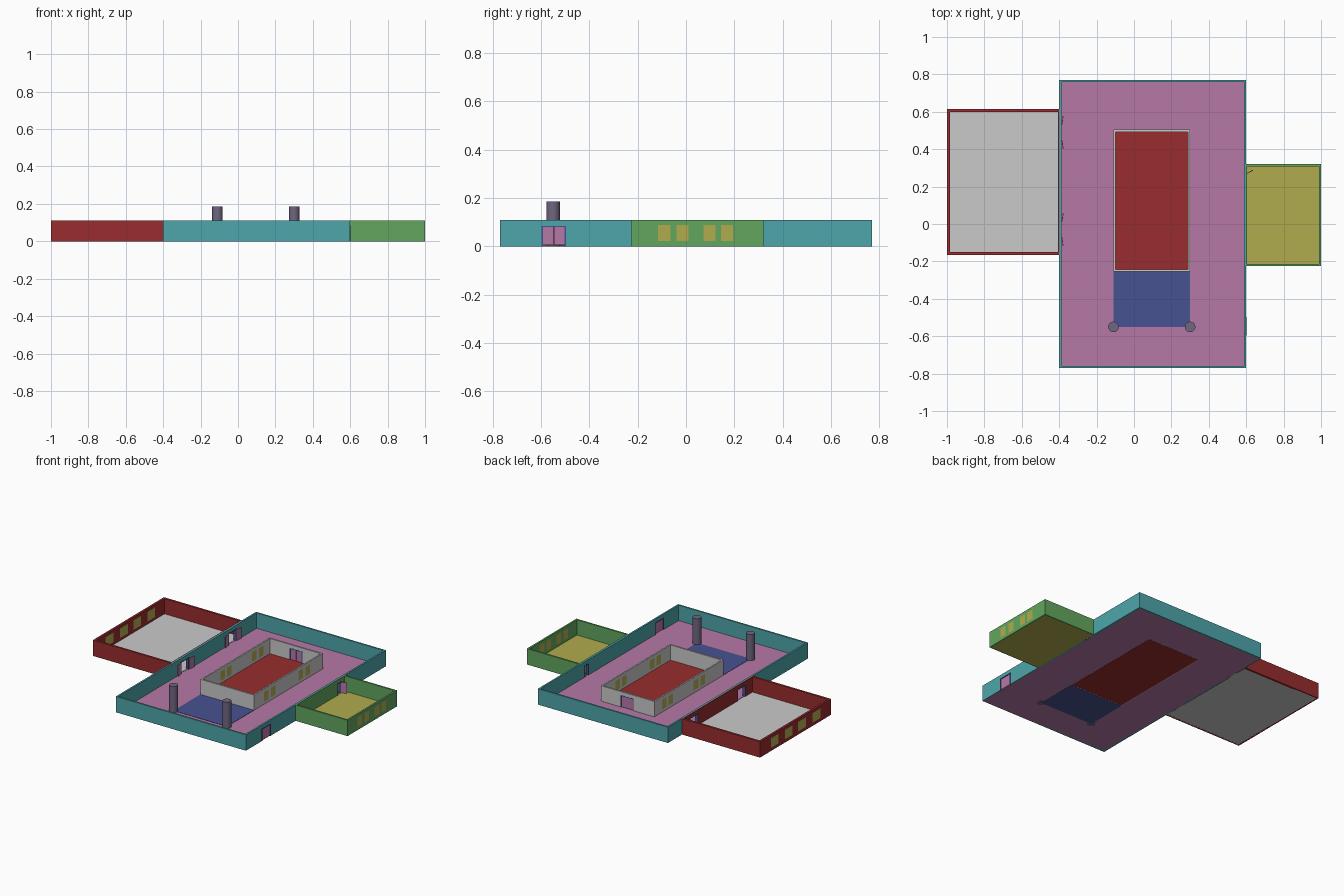
import bpy
import math
from mathutils import Vector

old = bpy.data.objects.get("Cube")
if old:
    bpy.data.objects.remove(old, do_unlink=True)


def material(name, rgb):
    """Flat colour from 0-255 display values."""
    lin = [((c / 255 + 0.055) / 1.055) ** 2.4 for c in rgb] + [1]
    m = bpy.data.materials.new(name)
    m.use_nodes = True
    m.diffuse_color = lin
    m.node_tree.nodes["Principled BSDF"].inputs["Base Color"].default_value = lin
    return m


teal = material("teal", (78, 166, 171))
pink = material("pink", (182, 121, 166))
grey = material("light grey", (202, 202, 202))
red = material("dark red", (152, 44, 46))
blue = material("blue", (70, 82, 145))
yellow = material("mustard", (176, 171, 77))
green = material("green", (98, 166, 94))
purple = material("purple grey", (112, 102, 128))

H = 0.11          # wall height
DOOR_H = 0.085
WIN = (0.022, 0.088)


def box(name, lo, hi, mat):
    lo, hi = Vector(lo), Vector(hi)
    bpy.ops.mesh.primitive_cube_add(size=1, location=(lo + hi) / 2)
    ob = bpy.context.object
    ob.name = name
    for v in ob.data.vertices:
        v.co = v.co * (hi - lo)
    ob.data.materials.append(mat)
    return ob


def walls(name, lo, hi, inner_lo, inner_hi, mat, holes):
    """Open-topped ring of walls with door and window holes cut through."""
    ob = box(name, (*lo, 0), (*hi, H), mat)
    cutters = [box("cutter", (*inner_lo, -0.1), (*inner_hi, 0.3), mat)]
    cutters += [box("cutter", a, b, mat) for a, b in holes]
    for c in cutters:
        c.hide_render = True
        mod = ob.modifiers.new("cut", "BOOLEAN")
        mod.object = c
        mod.operation = "DIFFERENCE"
        mod.solver = "EXACT"
    bpy.context.view_layer.update()
    graph = bpy.context.evaluated_depsgraph_get()
    mesh = bpy.data.meshes.new_from_object(ob.evaluated_get(graph))
    ob.modifiers.clear()
    ob.data = mesh
    for c in cutters:
        bpy.data.objects.remove(c, do_unlink=True)
    return ob


def hole_x(x, y, width, z0, z1, reach=0.025):
    """Hole through a wall that faces along x."""
    return ((x - reach, y - width / 2, z0), (x + reach, y + width / 2, z1))


def door_frame(name, x, y, width, depth, turned=False):
    """Two jambs and a head; turned frames sit in walls facing along y."""
    t, w, d = 0.005, width / 2, depth / 2
    parts = [(-w, -w + t, 0, DOOR_H), (w - t, w, 0, DOOR_H), (-w, w, DOOR_H - t, DOOR_H)]
    for a, b, z0, z1 in parts:
        if turned:
            box(name, (x + a, y - d, z0), (x + b, y + d, z1), blue)
        else:
            box(name, (x - d, y + a, z0), (x + d, y + b, z1), blue)


def leaf(name, hinge, angle, length):
    """Door leaf swinging from its hinge, angle in degrees from +x."""
    ob = box(name, (0, -0.002, 0.005), (length, 0.002, DOOR_H - 0.005), pink)
    for v in ob.data.vertices:
        v.co += ob.location
    ob.location = (*hinge, 0)
    ob.rotation_euler.z = math.radians(angle)


def pane(name, x, y, width, depth):
    box(name, (x - depth / 2, y - width / 2, WIN[0]), (x + depth / 2, y + width / 2, WIN[1]), yellow)


# Opening positions
west_doors = (-0.03, 0.49)
east_door, side_door, house_door = -0.547, 0.25, 0.1
red_windows = (-0.005, 0.155, 0.3, 0.455)
green_windows = (-0.09, -0.015, 0.098, 0.17)
house_windows = {-0.105: (0.01, 0.36), 0.295: (-0.08, 0.3)}

west_holes = [hole_x(-0.4, y, 0.09, -0.01, DOOR_H) for y in west_doors]
side_hole = hole_x(0.6, side_door, 0.045, -0.01, DOOR_H)

# Main court
walls("court_walls", (-0.4, -0.77), (0.6, 0.77), (-0.388, -0.758), (0.588, 0.758), teal,
      west_holes + [side_hole, hole_x(0.594, east_door, 0.1, -0.01, DOOR_H)])
box("court_floor", (-0.395, -0.765, 0), (0.595, 0.765, 0.003), pink)

# West room
walls("west_room_walls", (-1, -0.165), (-0.4, 0.615), (-0.985, -0.15), (-0.406, 0.6), red,
      west_holes + [hole_x(-0.99, y, 0.085, *WIN) for y in red_windows])
box("west_room_floor", (-0.99, -0.157, 0), (-0.4, 0.607, 0.004), grey)
for y in red_windows:
    pane("west_room_window", -0.9925, y, 0.085, 0.015)

# East room
walls("east_room_walls", (0.6, -0.225), (1, 0.32), (0.604, -0.213), (0.988, 0.308), green,
      [side_hole] + [hole_x(0.994, y, 0.05, *WIN) for y in green_windows])
box("east_room_floor", (0.6, -0.218, 0), (0.993, 0.313, 0.004), yellow)
for y in green_windows:
    pane("east_room_window", 0.994, y, 0.05, 0.012)

# Inner house
pairs = [(x, y + s) for x, ys in house_windows.items() for y in ys for s in (-0.037, 0.037)]
walls("house_walls", (-0.11, -0.255), (0.3, 0.505), (-0.1, -0.243), (0.29, 0.493), grey,
      [hole_x(x, y, 0.05, *WIN) for x, y in pairs]
      + [((house_door - 0.05, 0.47, -0.01), (house_door + 0.05, 0.53, DOOR_H))])
box("house_floor", (-0.105, -0.25, -0.001), (0.295, 0.5, 0.005), red)
for x, y in pairs:
    pane("house_window", x, y, 0.05, 0.01)

# Patio and its columns
box("patio_floor", (-0.11, -0.55, -0.001), (0.3, -0.255, 0.005), blue)
for x in (-0.11, 0.3):
    bpy.ops.mesh.primitive_cylinder_add(vertices=32, radius=0.028, depth=0.186, location=(x, -0.55, 0.092))
    column = bpy.context.object
    column.name = "patio_column"
    column.data.materials.append(purple)
    bpy.ops.object.shade_smooth_by_angle()

# Open double doors between court and west room
for y in west_doors:
    door_frame("west_door_frame", -0.397, y, 0.09, 0.02)
    leaf("west_door_leaf", (-0.385, y + 0.043), 82, 0.046)
    leaf("west_door_leaf", (-0.385, y - 0.043), -82, 0.046)

# Half-open door to the east room
door_frame("side_door_frame", 0.596, side_door, 0.045, 0.018)
leaf("side_door_leaf", (0.603, side_door + 0.02), 28, 0.038)

# Closed double doors
door_frame("east_door_frame", 0.594, east_door, 0.1, 0.014)
door_frame("house_door_frame", house_door, 0.499, 0.1, 0.014, turned=True)
for s in (-1, 1):
    leaf("east_door_leaf", (0.594, east_door + s * 0.045), -s * 90, 0.0445)
    leaf("house_door_leaf", (house_door + s * 0.045, 0.499), 90 + s * 90, 0.0445)
